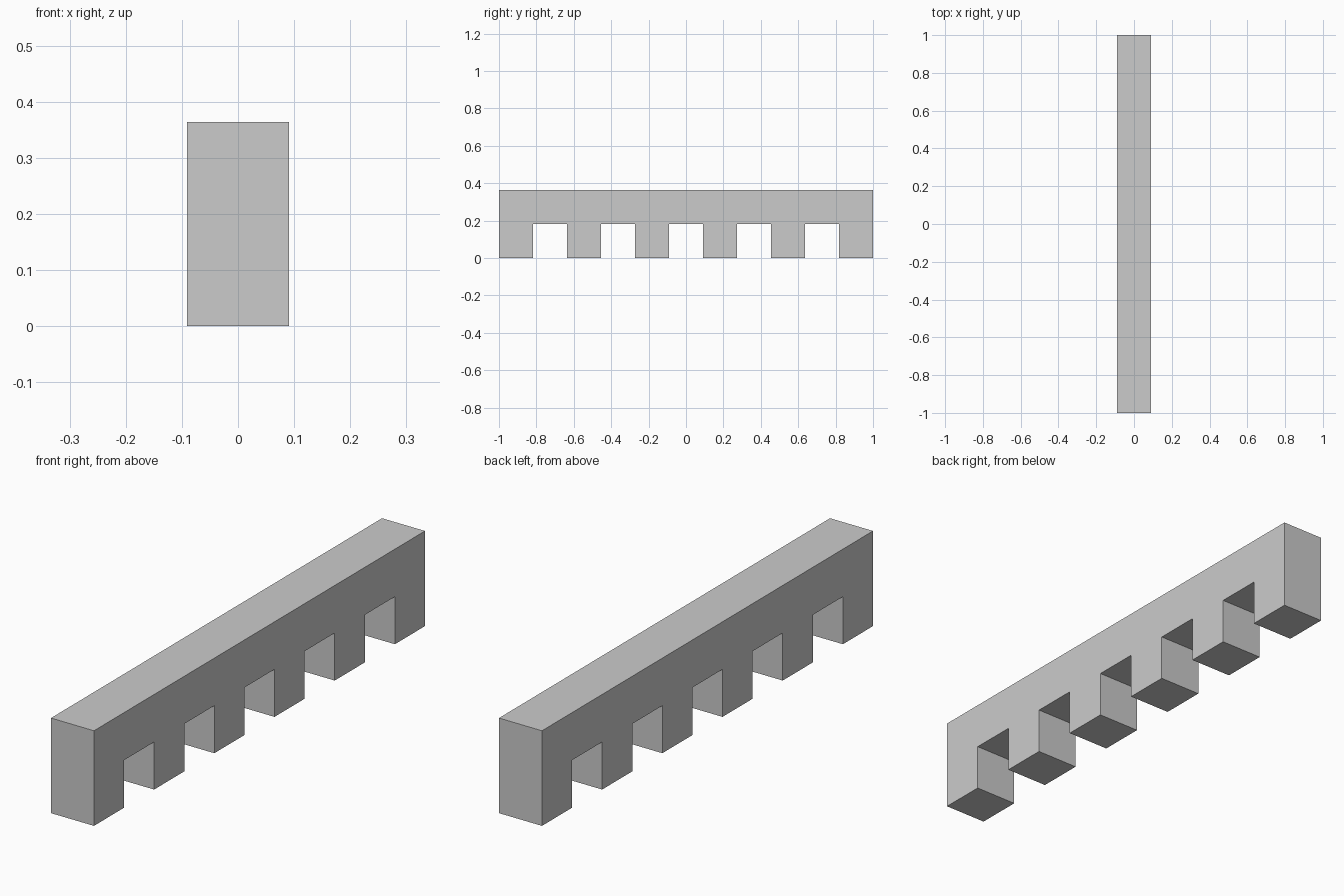
import bpy
import bmesh
from mathutils import Vector

if "Cube" in bpy.data.objects:
    bpy.data.objects.remove(bpy.data.objects["Cube"], do_unlink=True)

LEGS = 6
UNIT = 2 / (2 * LEGS - 1)   # leg, gap, thickness and beam depth are all one unit
GREY = (0.6, 0.6, 0.6, 1)

grey = bpy.data.materials.new("plain grey")
grey.use_nodes = True
grey.diffuse_color = GREY
grey.node_tree.nodes["Principled BSDF"].inputs["Base Color"].default_value = GREY

# Side outline: legs along the underside, then the top of the beam
outline = []
for i in range(LEGS):
    start = -1 + 2 * i * UNIT
    end = start + UNIT
    if i > 0:
        outline.append((start, UNIT))
    outline += [(start, 0), (end, 0)]
    if i < LEGS - 1:
        outline.append((end, UNIT))
outline += [(1, 2 * UNIT), (-1, 2 * UNIT)]

# Toothed beam: the outline extruded across its thickness
bm = bmesh.new()
side = bm.faces.new([bm.verts.new((-UNIT / 2, y, z)) for y, z in outline])
extruded = bmesh.ops.extrude_face_region(bm, geom=[side], use_keep_orig=True)["geom"]
moved = [v for v in extruded if isinstance(v, bmesh.types.BMVert)]
bmesh.ops.translate(bm, verts=moved, vec=Vector((UNIT, 0, 0)))
bmesh.ops.recalc_face_normals(bm, faces=bm.faces)

mesh = bpy.data.meshes.new("toothed_beam")
bm.to_mesh(mesh)
bm.free()
mesh.materials.append(grey)
beam = bpy.data.objects.new("toothed_beam", mesh)
bpy.context.collection.objects.link(beam)
